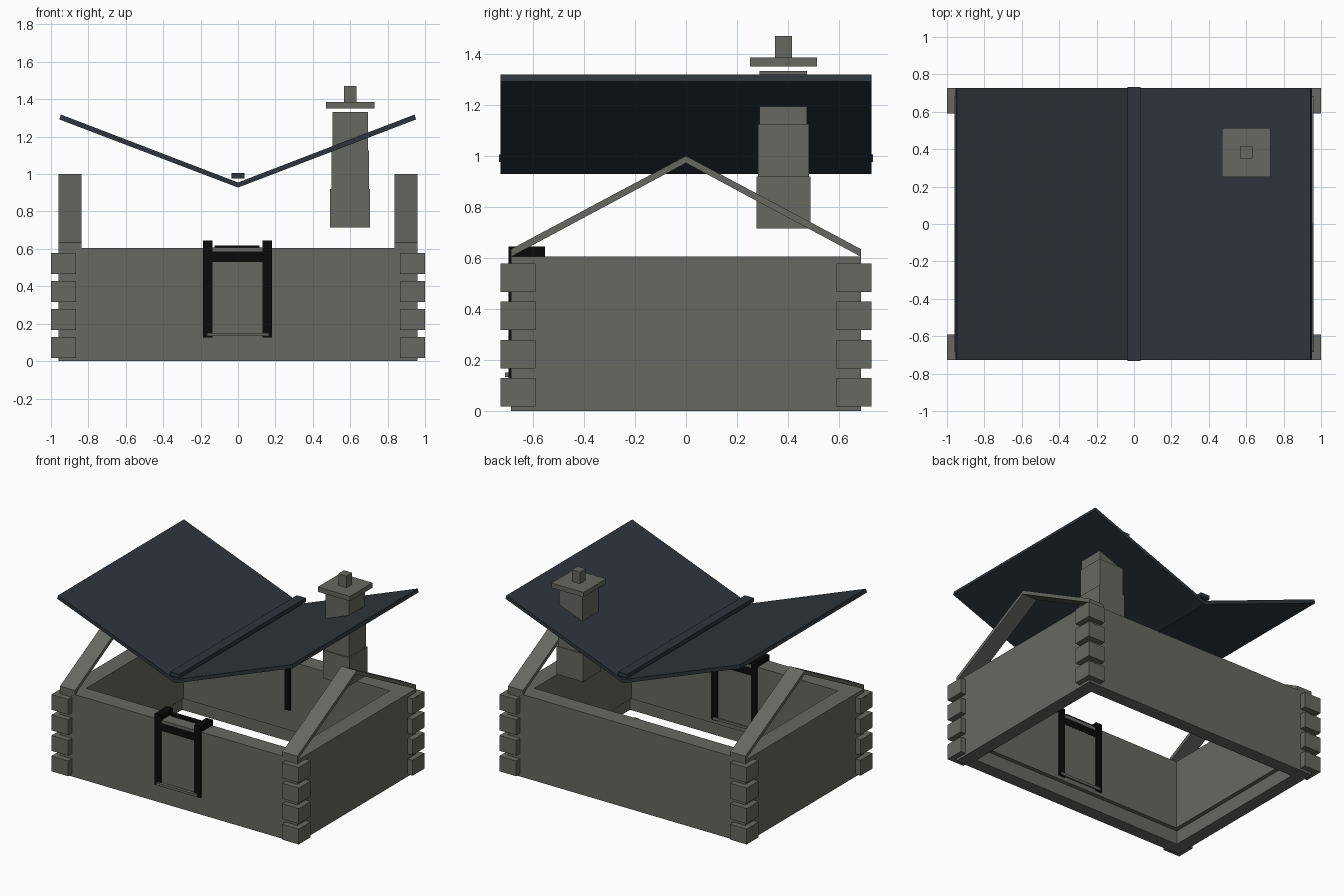
import bpy
import bmesh

cube = bpy.data.objects.get("Cube")
if cube:
    bpy.data.objects.remove(cube, do_unlink=True)


def material(name, rgb):
    m = bpy.data.materials.new(name)
    m.use_nodes = True
    colour = (*rgb, 1.0)
    m.diffuse_color = colour
    bsdf = next(n for n in m.node_tree.nodes if n.type == "BSDF_PRINCIPLED")
    bsdf.inputs["Base Color"].default_value = colour
    bsdf.inputs["Roughness"].default_value = 0.9
    return m


STONE = material("warm grey", (0.135, 0.138, 0.122))
SLATE = material("slate blue", (0.026, 0.035, 0.043))
BLACK = material("black", (0.003, 0.003, 0.003))


def finish(bm, name, mat):
    bmesh.ops.recalc_face_normals(bm, faces=bm.faces)
    mesh = bpy.data.meshes.new(name)
    bm.to_mesh(mesh)
    bm.free()
    mesh.materials.append(mat)
    obj = bpy.data.objects.new(name, mesh)
    bpy.context.collection.objects.link(obj)
    return obj


def box(name, mat, x, y, z):
    """Box from (min, max) ranges on each axis."""
    bm = bmesh.new()
    bmesh.ops.create_cube(bm, size=1)
    for v in bm.verts:
        v.co = [r[0] if c < 0 else r[1] for c, r in zip(v.co, (x, y, z))]
    return finish(bm, name, mat)


def prism(name, mat, profile, axis, lo, hi):
    """Extrude a 2D profile (other axis, z) along axis 0 or 1."""
    bm = bmesh.new()
    pts = [(lo, a, z) if axis == 0 else (a, lo, z) for a, z in profile]
    face = bm.faces.new([bm.verts.new(p) for p in pts])
    ext = bmesh.ops.extrude_face_region(bm, geom=[face])["geom"]
    move = [0, 0, 0]
    move[axis] = hi - lo
    bmesh.ops.translate(bm, vec=move, verts=[v for v in ext if isinstance(v, bmesh.types.BMVert)])
    return finish(bm, name, mat)


def ring(name, mat, x, y, t, z0, z1):
    """Open rectangular wall ring of thickness t."""
    bm = bmesh.new()
    corners = [(-1, -1), (1, -1), (1, 1), (-1, 1)]
    loops = [[bm.verts.new((sx * (x - i), sy * (y - i), z)) for sx, sy in corners]
             for i, z in ((0, z0), (0, z1), (t, z1), (t, z0))]
    for a in range(4):
        p, q = loops[a], loops[(a + 1) % 4]
        for k in range(4):
            n = (k + 1) % 4
            bm.faces.new((p[k], p[n], q[n], q[k]))
    return finish(bm, name, mat)


# Walls: thin footing below a thicker upper course, open above and below
WX, WY, WALL_TOP = 0.96, 0.685, 0.605
ring("wall_footing", STONE, WX, WY, 0.095, 0, 0.1)
ring("walls", STONE, WX, WY, 0.125, 0.1, WALL_TOP)

# Corner quoins
for sx in (-1, 1):
    for sy in (-1, 1):
        for i in range(4):
            z = 0.017 + i * 0.15
            box("corner_block", STONE, sorted((sx * 0.865, sx)),
                sorted((sy * 0.59, sy * 0.727)), (z, z + 0.112))

# Sloping gable beams at both ends
gable = [(-WY, WALL_TOP), (0, 0.972), (WY, WALL_TOP), (WY, 0.635), (0, 1.0), (-WY, 0.635)]
for side, lo in (("right", -WX), ("left", 0.838)):
    prism(side + "_gable_beam", STONE, gable, 0, lo, lo + 0.122)

# Inverted roof with a valley strip
roof = [(-0.955, 1.292), (0, 0.928), (0.952, 1.292), (0.944, 1.318), (0, 0.955), (-0.947, 1.318)]
prism("roof", SLATE, roof, 1, -0.727, 0.727)
box("roof_strip", SLATE, (-0.036, 0.036), (-0.732, 0.732), (0.975, 1.005))

# Chimney stack: half widths in x and y, then height range
CX, CY = 0.6, 0.382
for name, hx, hy, z0, z1 in (
        ("chimney_base", 0.107, 0.106, 0.715, 0.92),
        ("chimney_middle", 0.1, 0.1, 0.92, 1.125),
        ("chimney_top", 0.094, 0.093, 1.125, 1.332),
        ("chimney_cap", 0.13, 0.131, 1.35, 1.385),
        ("chimney_pot", 0.033, 0.033, 1.385, 1.47)):
    box(name, STONE, (CX - hx, CX + hx), (CY - hy, CY + hy), (z0, z1))

# Door frame passing through the front wall
for side, x in (("right", -0.188), ("left", 0.132)):
    box(side + "_door_post", BLACK, (x, x + 0.051), (-0.695, -0.553), (0.125, 0.645))
box("door_lintel", BLACK, (-0.137, 0.132), (-0.692, -0.556), (0.53, 0.585))
box("door_head", STONE, (-0.137, 0.132), (-0.69, -0.558), (0.585, 0.607))
box("door_head_strip", BLACK, (-0.125, 0.115), (-0.6, -0.56), (0.607, 0.619))
box("door_sill", STONE, (-0.165, 0.165), (-0.71, -0.548), (0.133, 0.151))
box("door_panel", STONE, (-0.137, 0.132), (-0.688, -0.557), (0.151, 0.53))

# Inner post on the back wall
box("back_inner_post", BLACK, (-0.005, 0.035), (0.545, 0.575), (0.25, 0.6))
